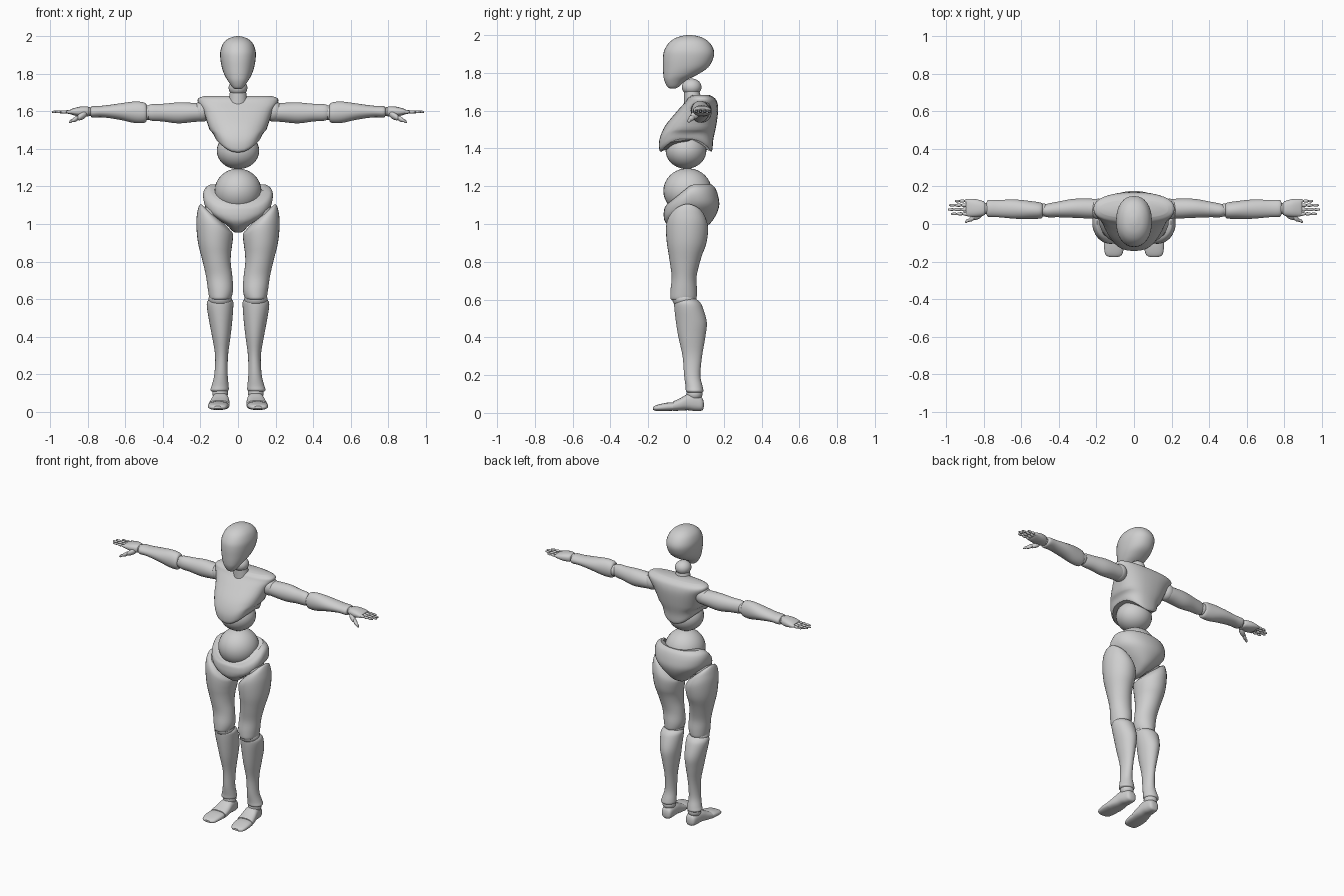
import bpy, math
from mathutils import Vector

grey = bpy.data.materials.new("warm_grey")
grey.diffuse_color = (0.62, 0.62, 0.62, 1)


def clamp(v):
    return max(0.0, min(1.0, v))


def catmull(p0, p1, p2, p3, t):
    return [0.5 * (2 * b + (c - a) * t + (2 * a - 5 * b + 4 * c - d) * t * t
                   + (3 * b - a - 3 * c + d) * t ** 3)
            for a, b, c, d in zip(p0, p1, p2, p3)]


def finish(name, verts, faces, mirror):
    me = bpy.data.meshes.new(name)
    me.from_pydata(verts, [], faces)
    me.materials.append(grey)
    ob = bpy.data.objects.new(name, me)
    bpy.context.collection.objects.link(ob)
    bpy.ops.object.select_all(action='DESELECT')
    ob.select_set(True)
    bpy.context.view_layer.objects.active = ob
    bpy.ops.object.mode_set(mode='EDIT')
    bpy.ops.mesh.select_all(action='SELECT')
    bpy.ops.mesh.normals_make_consistent(inside=False)
    bpy.ops.object.mode_set(mode='OBJECT')
    bpy.ops.object.shade_smooth_by_angle(angle=math.radians(40))
    if mirror:
        ob.modifiers.new("mirror", 'MIRROR').use_mirror_merge = False
    return ob


def loft(name, axis, rows, mirror=False, power=2.0, sides=32, steps=4, bend=None):
    """Smooth skin through rows of (position, a_min, a_max, b_min, b_max)."""
    rings = []
    for i in range(len(rows) - 1):
        p = [rows[max(i - 1, 0)], rows[i], rows[i + 1], rows[min(i + 2, len(rows) - 1)]]
        rings += [catmull(*p, s / steps) for s in range(steps)]
    rings.append(rows[-1])
    verts = []
    for t, a0, a1, b0, b1 in rings:
        for k in range(sides):
            th = 2 * math.pi * k / sides
            c, s = math.cos(th), math.sin(th)
            a = (a0 + a1) / 2 + (a1 - a0) / 2 * math.copysign(abs(c) ** (2 / power), c)
            b = (b0 + b1) / 2 + (b1 - b0) / 2 * math.copysign(abs(s) ** (2 / power), s)
            v = Vector({'x': (t, a, b), 'y': (a, t, b), 'z': (a, b, t)}[axis])
            verts.append(bend(v) if bend else v)
    n = len(rings)
    faces = [(r * sides + k, r * sides + (k + 1) % sides,
              (r + 1) * sides + (k + 1) % sides, (r + 1) * sides + k)
             for r in range(n - 1) for k in range(sides)]
    faces += [tuple(range(sides)), tuple(range((n - 1) * sides, n * sides))]
    return finish(name, verts, faces, mirror)


def ball(name, c, r, mirror=False):
    """Ellipsoid lofted from circular rows."""
    rows = []
    for i in range(17):
        th = math.pi * (0.02 + 0.96 * i / 16)
        s = math.sin(th)
        rows.append((c[2] - r[2] * math.cos(th), c[0] - r[0] * s, c[0] + r[0] * s,
                     c[1] - r[1] * s, c[1] + r[1] * s))
    return loft(name, 'z', rows, mirror, steps=1)


def sym(rows):
    """Rows of (z, half_width, y_front, y_back) for centred parts."""
    return [(z, -w, w, f, b) for z, w, f, b in rows]


# Head and neck
loft("head", 'z', sym([
    (1.718, .015, -.085, -.055), (1.728, .03, -.10, -.035), (1.76, .052, -.115, .0),
    (1.79, .07, -.12, .06), (1.83, .085, -.122, .118), (1.88, .094, -.122, .145),
    (1.92, .094, -.115, .147), (1.96, .08, -.09, .125), (1.985, .055, -.055, .09),
    (1.997, .025, -.015, .05), (2.0, .006, .01, .025)]), power=2.2)
ball("neck_ball", (0, .03, 1.725), (.05, .052, .045))
loft("neck", 'z', sym([(1.62, .055, -.01, .1), (1.67, .048, -.01, .08), (1.71, .042, -.01, .07)]))


# Chest shell with an arched lower rim
def chest_arch(v):
    v.z += .08 * clamp((1.5 - v.z) / .12) * clamp(abs(v.x) / .125) ** 2
    return v


loft("chest", 'z', sym([
    (1.38, .118, -.13, .132), (1.395, .124, -.142, .14), (1.45, .135, -.14, .145),
    (1.52, .158, -.11, .16), (1.6, .185, -.045, .17), (1.645, .212, -.005, .165),
    (1.668, .212, .012, .15), (1.682, .18, .035, .125)]), power=2.5, bend=chest_arch)
ball("belly_ball", (0, 0, 1.39), (.113, .108, .098))
ball("waist_ball", (0, .008, 1.175), (.125, .128, .12))


# Hip block, rim dipping at the front
def hip_dip(v):
    w = clamp((v.z - .97) / .23)
    v.z -= .105 * w * clamp((.03 - v.y) / .13)
    return v


loft("hips", 'z', sym([
    (.955, .015, -.03, .03), (.965, .032, -.06, .07), (1.0, .065, -.09, .125),
    (1.05, .125, -.112, .16), (1.1, .172, -.118, .176), (1.15, .186, -.117, .17),
    (1.19, .178, -.112, .155), (1.21, .15, -.1, .135)]), power=2.2, bend=hip_dip)
ball("hip_joint", (.13, 0, 1.06), (.055, .07, .055), True)


# Legs
def thigh_slant(v):
    v.z -= .125 * clamp((v.z - .85) / .25) * clamp((.2 - v.x) / .16)
    return v


loft("thigh", 'z', [
    (.598, .05, .14, -.07, .04), (.605, .037, .152, -.082, .055), (.65, .026, .16, -.082, .058),
    (.72, .03, .17, -.076, .056), (.8, .039, .188, -.086, .074), (.9, .033, .213, -.1, .105),
    (1.0, .027, .222, -.106, .117), (1.06, .03, .217, -.1, .11),
    (1.095, .06, .208, -.075, .09), (1.108, .12, .198, -.03, .045)], True, bend=thigh_slant)
ball("knee_ball", (.095, -.01, .6), (.062, .062, .045), True)
loft("shin", 'z', [
    (.105, .065, .13, .015, .08), (.115, .05, .147, .0, .092), (.14, .05, .14, -.002, .088),
    (.2, .055, .126, -.01, .076), (.3, .053, .122, -.018, .085), (.4, .04, .138, -.04, .102),
    (.48, .031, .153, -.053, .11), (.56, .025, .166, -.062, .088),
    (.59, .027, .162, -.06, .07), (.605, .045, .145, -.04, .05)], True)
ball("ankle_ball", (.095, .045, .1), (.042, .042, .038), True)
loft("foot", 'y', [
    (.094, .075, .105, .03, .055), (.085, .058, .122, .013, .08), (.05, .052, .132, .01, .1),
    (.01, .048, .14, .014, .1), (-.03, .045, .15, .012, .078), (-.07, .045, .158, .01, .06)],
    True, power=2.5)
loft("toes", 'y', [
    (-.065, .05, .156, .012, .055), (-.1, .05, .16, .01, .054), (-.14, .056, .158, .01, .046),
    (-.165, .066, .15, .012, .038), (-.176, .085, .13, .018, .03)], True, power=2.5)

# Arms
ball("shoulder_ball", (.19, .08, 1.6), (.05, .055, .055), True)
loft("upper_arm", 'x', [
    (.165, .055, .115, 1.57, 1.62), (.18, .035, .13, 1.55, 1.64), (.24, .03, .135, 1.543, 1.645),
    (.32, .033, .134, 1.536, 1.647), (.4, .036, .12, 1.546, 1.64), (.46, .036, .108, 1.55, 1.638),
    (.485, .045, .1, 1.56, 1.628)], True)
ball("elbow_ball", (.485, .075, 1.592), (.036, .035, .038), True)
loft("forearm", 'x', [
    (.485, .045, .1, 1.56, 1.62), (.495, .03, .113, 1.54, 1.645), (.55, .027, .122, 1.538, 1.652),
    (.63, .028, .13, 1.555, 1.642), (.72, .036, .128, 1.568, 1.63), (.775, .038, .128, 1.567, 1.628),
    (.785, .05, .115, 1.578, 1.618)], True)
ball("wrist_ball", (.79, .082, 1.598), (.03, .03, .024), True)
loft("palm", 'x', [
    (.79, .06, .105, 1.58, 1.615), (.8, .045, .12, 1.572, 1.625), (.84, .038, .132, 1.572, 1.625),
    (.88, .04, .134, 1.58, 1.615), (.895, .045, .13, 1.587, 1.608)], True, power=2.4)

# Fingers: three tapering beads each
for name, y, x0, x1 in [("index_finger", .054, .88, .975), ("middle_finger", .077, .885, .992),
                        ("ring_finger", .1, .885, .985), ("little_finger", .122, .875, .955)]:
    rows = []
    for j in range(3):
        r = .0105 - .0018 * j
        for f, k in [(.05, .6), (.25, 1), (.7, .9), (.97, .6)]:
            t = x0 + (x1 - x0) * (j + f) / 3
            rows.append((t, y - r * k, y + r * k, 1.597 - r * k, 1.597 + r * k))
    loft(name, 'x', rows, True, sides=12, steps=2)

# Thumb sloping forward and down
thumb = []
for f, r in [(0, .012), (.15, .02), (.4, .018), (.5, .012), (.6, .015), (.75, .011),
             (.82, .008), (.9, .01), (1, .003)]:
    y, z = .058 - .047 * f, 1.588 - .046 * f
    thumb.append((.805 + .095 * f, y - r, y + r, z - r, z + r))
loft("thumb", 'x', thumb, True, sides=16, steps=2)
